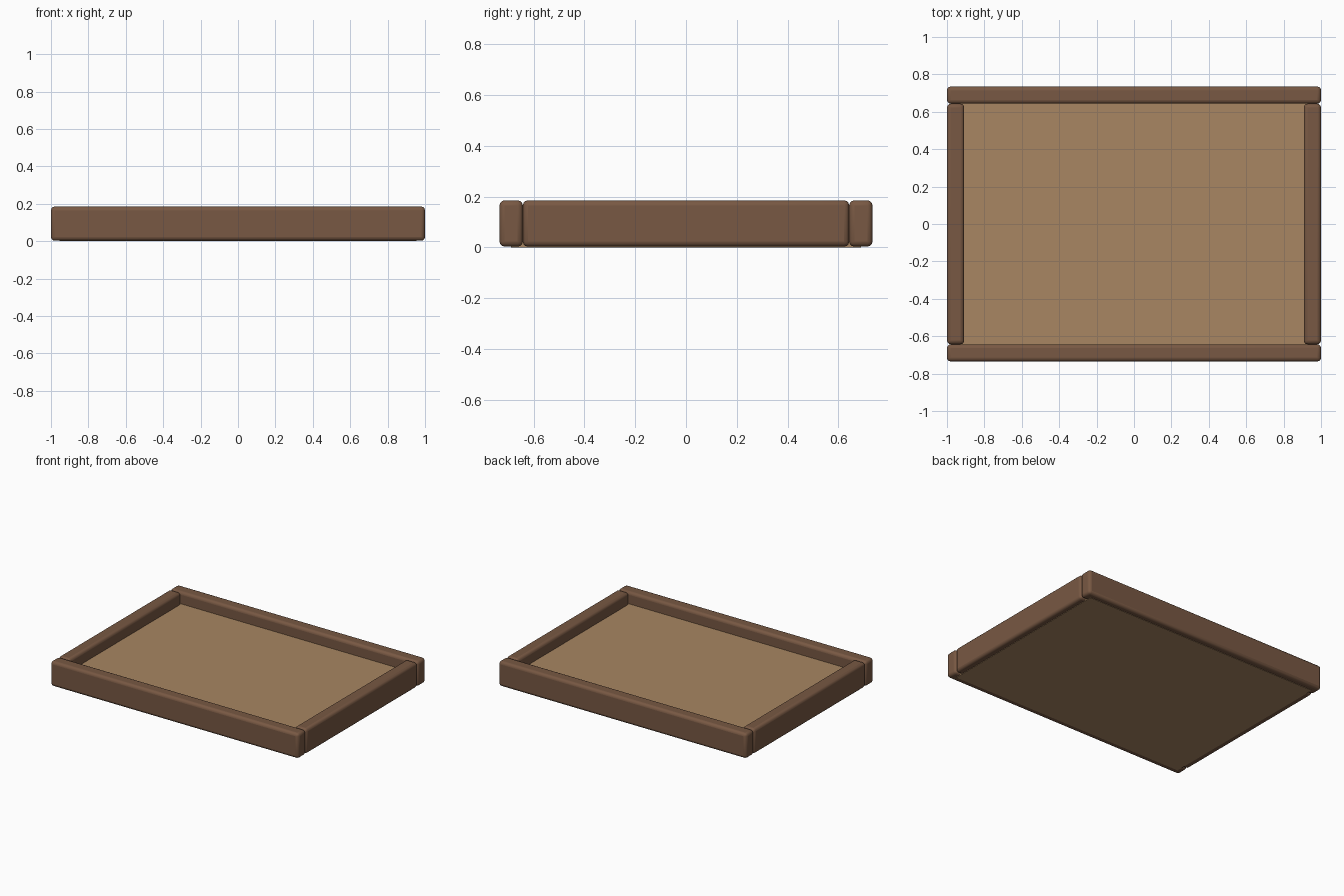
import bpy

if "Cube" in bpy.data.objects:
    bpy.data.objects.remove(bpy.data.objects["Cube"])


def material(name, rgb):
    m = bpy.data.materials.new(name)
    m.diffuse_color = (*rgb, 1.0)
    m.use_nodes = True
    m.node_tree.nodes["Principled BSDF"].inputs["Base Color"].default_value = m.diffuse_color
    return m


wood = material("brown wood", (0.188, 0.098, 0.056))
sand = material("tan sand", (0.392, 0.238, 0.122))


def box(name, lo, hi, mat, bevel=0.0):
    """Box between two corners, with optional rounded edges."""
    centre = [(a + b) / 2 for a, b in zip(lo, hi)]
    bpy.ops.mesh.primitive_cube_add(size=1, location=centre)
    ob = bpy.context.object
    ob.name = name
    ob.scale = [b - a for a, b in zip(lo, hi)]
    bpy.ops.object.transform_apply(location=False, rotation=False, scale=True)
    ob.data.materials.append(mat)
    if bevel:
        mod = ob.modifiers.new("rounded edges", 'BEVEL')
        mod.width = bevel
        mod.segments = 3
        bpy.ops.object.shade_smooth_by_angle()
    return ob


W, D = 1.0, 0.735        # outer half width and half depth
T = 0.092                # beam thickness
Z0, Z1 = 0.003, 0.185    # beam bottom and top
INNER = D - T

# Long beams at front and back
box("front_beam", (-W, -D, Z0), (W, -INNER, Z1), wood, 0.02)
box("back_beam", (-W, INNER, Z0), (W, D, Z1), wood, 0.02)

# Short beams fitted between them
box("left_beam", (-W, -INNER, Z0), (-W + T, INNER, Z1), wood, 0.02)
box("right_beam", (W - T, -INNER, Z0), (W, INNER, Z1), wood, 0.02)

# Filling, tucked halfway under the beams
box("sand_bed", (-W + T / 2, -D + T / 2, 0.0), (W - T / 2, D - T / 2, 0.10), sand)
